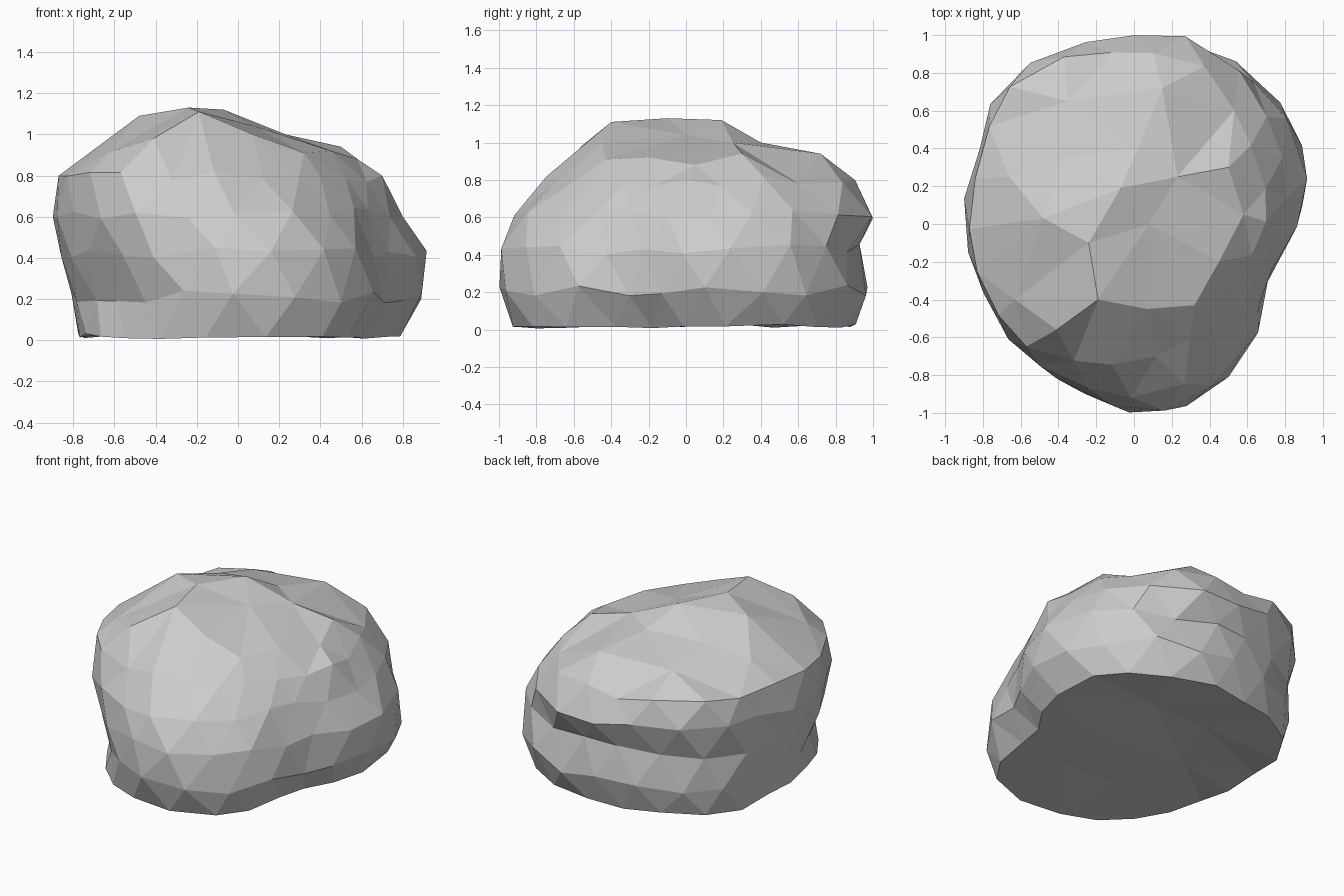
import bpy, bmesh, random
from math import sin, cos, pi, floor
from mathutils import Vector
from mathutils.geometry import delaunay_2d_cdt

if "Cube" in bpy.data.objects:
    bpy.data.objects.remove(bpy.data.objects["Cube"])

random.seed(4)
COLS = 22

# Height, then radius every 22.5 degrees counter-clockwise from +x
PROFILE = [
    (0.02, [.74, .86, .94, .93, .90, .90, .93, .84, .77, .78, .83, .88, .92, .94, .79, .62]),
    (0.21, [.87, .98, 1.01, 1.0, .96, .95, .97, .86, .81, .77, .78, .91, 1.0, .98, .90, .77]),
    (0.43, [.86, .97, .98, .95, .92, .92, .95, .88, .85, .85, .85, .92, .99, .97, .85, .76]),
    (0.62, [.78, .85, .92, 1.04, .99, 1.00, 1.02, .90, .91, .88, .90, .90, .91, .86, .75, .69]),
    (0.79, [.70, .74, .78, .93, .91, .95, .97, .87, .88, .86, .87, .79, .73, .69, .63, .62]),
]

# Main corners of the uneven upper surface
TOP = [
    (-.19, -.40, 1.11), (-.41, -.56, .98), (-.63, -.40, .91), (-.24, -.10, 1.13),
    (-.48, .03, 1.09), (-.07, .19, 1.12), (.08, .00, 1.04), (.23, .25, 1.0),
    (.50, .30, .94), (.58, .05, .88), (.32, -.43, .91), (.45, -.20, .92),
    (.02, .40, 1.0), (.15, .72, .94), (-.35, .65, .92), (-.38, .35, 1.0),
    (-.66, .25, .92), (.07, -.45, 1.0),
]


def radius(values, t):
    """Smooth periodic interpolation around a ring."""
    x = t / (2 * pi) * 16
    i = floor(x)
    f = x - i
    a, b, c, d = (values[(i + k) % 16] for k in (-1, 0, 1, 2))
    return b + 0.5 * f * (c - a + f * (2*a - 5*b + 4*c - d + f * (3*(b - c) + d - a)))


def jitter(s):
    return random.uniform(-s, s)


bm = bmesh.new()
rings = []

# Staggered rings of the boulder body
for n, (z, values) in enumerate(PROFILE):
    ring = []
    for k in range(COLS):
        t = 2 * pi * (k + 0.5 * (n % 2) + jitter(0.12)) / COLS
        r = radius(values, t) + jitter(0.01)
        dz = jitter(0.015 if n == 0 else 0.03)
        ring.append(bm.verts.new((r * cos(t), r * sin(t), z + dz)))
    rings.append(ring)

# Triangulated sides
for n, (a, b) in enumerate(zip(rings, rings[1:])):
    for k in range(COLS):
        m = (k + 1) % COLS
        if n % 2 == 0:
            bm.faces.new((a[k], a[m], b[k]))
            bm.faces.new((a[m], b[m], b[k]))
        else:
            bm.faces.new((a[k], b[m], b[k]))
            bm.faces.new((a[k], a[m], b[m]))


def cap(rim, inner):
    """Triangulate a closed rim together with interior points, seen from above."""
    verts = rim + [bm.verts.new(p) for p in inner]
    edges = [(k, (k + 1) % COLS) for k in range(COLS)]
    out = delaunay_2d_cdt([Vector(v.co.xy) for v in verts], edges, [], 1, 1e-6)
    for f in out[2]:
        bm.faces.new([verts[out[3][i][0]] for i in f])


# Uneven top and slightly hollow underside
cap(rings[-1], TOP)
cap(rings[0], [(.4 * cos(k * pi / 3), .5 * sin(k * pi / 3), .04 + jitter(.02)) for k in range(6)])

bmesh.ops.recalc_face_normals(bm, faces=bm.faces)
mesh = bpy.data.meshes.new("boulder")
bm.to_mesh(mesh)
bm.free()
boulder = bpy.data.objects.new("boulder", mesh)
bpy.context.collection.objects.link(boulder)
